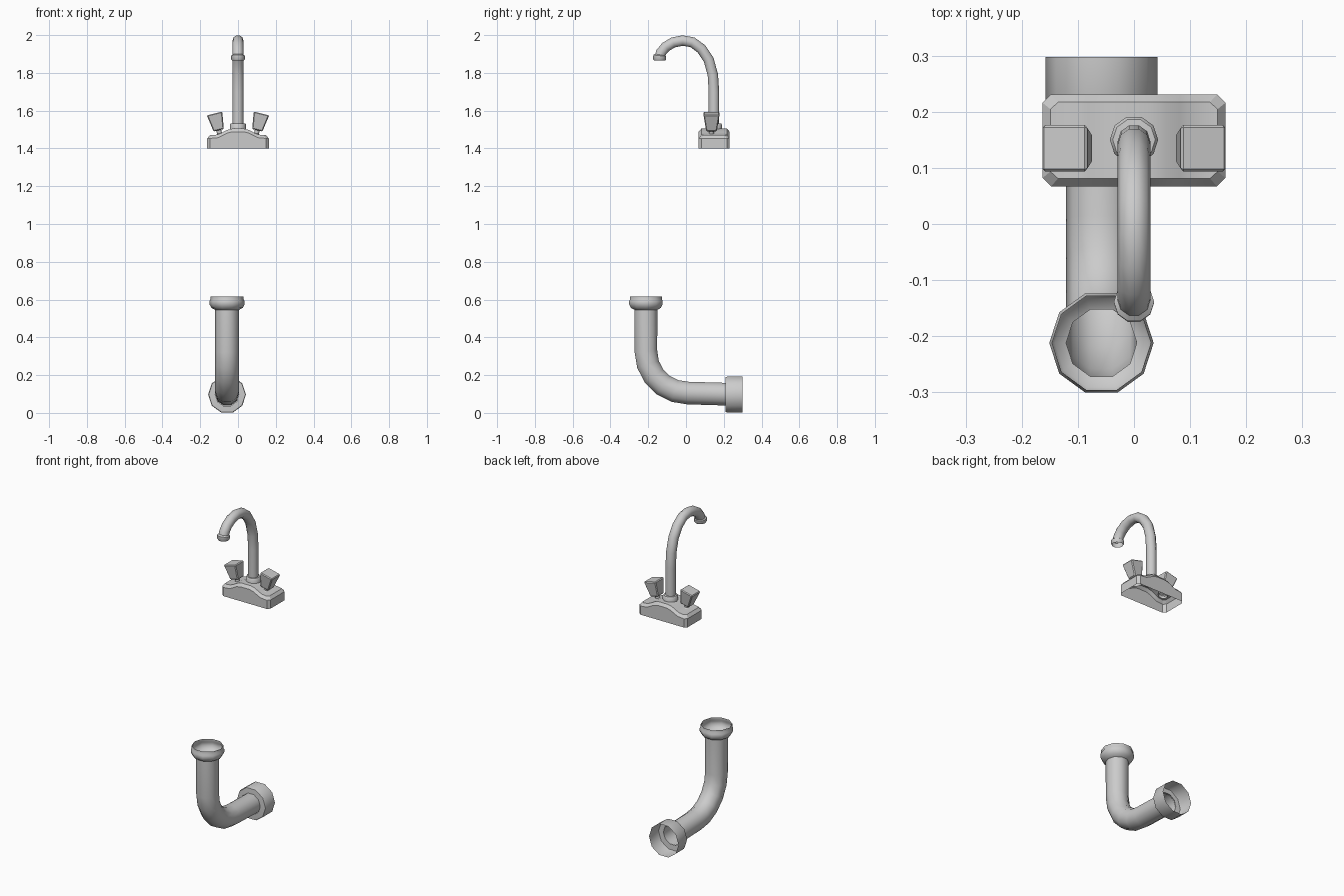
import bpy, bmesh
from math import cos, sin, pi, radians
from mathutils import Matrix, Vector

if "Cube" in bpy.data.objects:
    bpy.data.objects.remove(bpy.data.objects["Cube"])


def finish(name, bm, angle=42, matrix=None):
    bmesh.ops.recalc_face_normals(bm, faces=bm.faces)
    me = bpy.data.meshes.new(name)
    bm.to_mesh(me)
    bm.free()
    ob = bpy.data.objects.new(name, me)
    bpy.context.collection.objects.link(ob)
    if matrix:
        ob.matrix_world = matrix
    bpy.ops.object.select_all(action='DESELECT')
    ob.select_set(True)
    bpy.context.view_layer.objects.active = ob
    bpy.ops.object.shade_smooth_by_angle(angle=radians(angle))
    return ob


def bridge(bm, a, b):
    n = len(a)
    for i in range(n):
        j = (i + 1) % n
        bm.faces.new((a[i], a[j], b[j], b[i]))


def tube(name, path, x=0, sides=10, matrix=None):
    """Open tube along (y, z, radius) points lying in the plane of x."""
    bm = bmesh.new()
    pts = [Vector((x, y, z)) for y, z, r in path]
    rings = []
    for i, p in enumerate(pts):
        d0 = (p - pts[max(i - 1, 0)]).normalized()
        d1 = (pts[min(i + 1, len(pts) - 1)] - p).normalized()
        t = (d0 + d1).normalized()
        n = Vector((0, -t.z, t.y))
        r = path[i][2]
        rings.append([bm.verts.new(p + r * (cos(2 * pi * k / sides) * Vector((1, 0, 0))
                                            + sin(2 * pi * k / sides) * n))
                      for k in range(sides)])
    for a, b in zip(rings, rings[1:]):
        bridge(bm, a, b)
    return finish(name, bm, matrix=matrix)


# drain pipe: straight drop, quarter bend, horizontal run
PX, R = -0.058, 0.063
bend = [(0.01 - 0.222 * cos(a), 0.325 - 0.22 * sin(a), R)
        for a in [i * pi / 10 for i in range(6)]]
tube("drain_pipe", [(-0.212, 0.55, R)] + bend + [(0.212, 0.099, R)], PX)
tube("drain_collar", [(-0.212, 0.545, R), (-0.212, 0.556, 0.083), (-0.212, 0.575, 0.093),
                      (-0.212, 0.592, 0.093), (-0.212, 0.602, 0.088),
                      (-0.212, 0.617, 0.088)], PX)
tube("drain_socket", [(0.208, 0.097, R), (0.21, 0.097, 0.097), (0.218, 0.097, 0.1),
                      (0.298, 0.097, 0.1)], PX)

# faucet base: hollow housing with a raised middle and bevelled rim
half = [(0.163, 0.067, 1.470), (0.148, 0.082, 1.470), (0.105, 0.082, 1.474),
        (0.082, 0.082, 1.485), (0.058, 0.082, 1.498), (0.03, 0.082, 1.505)]
prof = [(-x, w, h) for x, w, h in half] + [(x, w, h) for x, w, h in reversed(half)]
bm = bmesh.new()
CY = 0.149


def base_ring(inset, drop, flat=None):
    pts = [(x, -w, h) for x, w, h in prof] + [(x, w, h) for x, w, h in reversed(prof)]
    return [bm.verts.new((x * (1 - inset / 0.163) if abs(x) > 0.14 else x,
                          CY + y * (1 - inset / 0.082),
                          flat if flat else h - drop)) for x, y, h in pts]


low, rim, top = base_ring(0, 0, 1.40), base_ring(0, 0.017), base_ring(0.014, 0)
bridge(bm, low, rim)
bridge(bm, rim, top)
n = len(prof)
for i in range(n - 1):
    bm.faces.new((top[i], top[i + 1], top[2 * n - 2 - i], top[2 * n - 1 - i]))
finish("faucet_base", bm, 25)

# gooseneck spout with foot collar and outlet ring
r = 0.029
neck = [(0.148, 1.50), (0.148, 1.70), (0.142, 1.79), (0.12, 1.87), (0.082, 1.927),
        (0.034, 1.962), (-0.018, 1.971), (-0.068, 1.961), (-0.108, 1.937),
        (-0.132, 1.908), (-0.139, 1.885)]
tube("spout", [(y, z, r) for y, z in neck])
tube("spout_foot", [(0.15, 1.49, 0.043), (0.15, 1.526, 0.043), (0.15, 1.532, 0.038),
                    (0.15, 1.533, 0.027)])
tube("spout_outlet", [(-0.138, 1.897, 0.027), (-0.139, 1.891, 0.036),
                      (-0.14, 1.872, 0.036), (-0.14, 1.865, 0.031)])

# tapered square knobs on stems, leaning outward
for side, s in (("left", -1), ("right", 1)):
    m = Matrix.Translation((s * 0.094, 0.135, 1.464)) @ Matrix.Rotation(s * radians(14), 4, 'Y')
    tube(side + "_stem", [(0, -0.006, 0.027), (0, 0.011, 0.027), (0, 0.016, 0.013),
                          (0, 0.04, 0.013)], matrix=m)
    bm = bmesh.new()
    bmesh.ops.create_cube(bm, size=2)
    for v in bm.verts:
        w = 0.042 if v.co.z > 0 else 0.028
        v.co = (v.co.x * w, v.co.y * w, 0.125 if v.co.z > 0 else 0.033)
    bmesh.ops.bevel(bm, geom=bm.edges[:], offset=0.005, segments=1, affect='EDGES')
    finish(side + "_knob", bm, 30, m)
